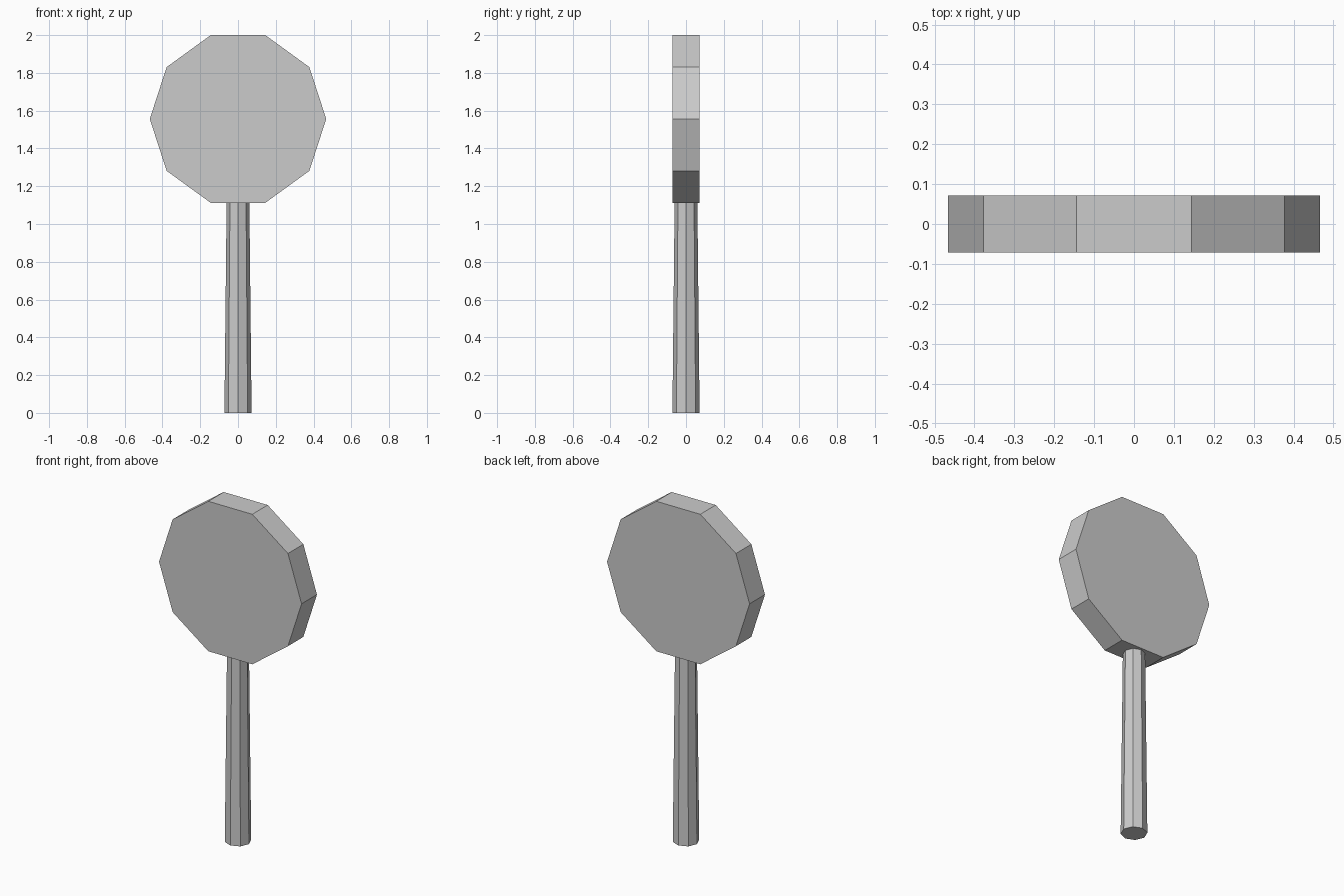
import bpy
import math

cube = bpy.data.objects.get("Cube")
if cube:
    bpy.data.objects.remove(cube, do_unlink=True)

# Single plain grey
GREY = (0.6, 0.6, 0.6, 1.0)
grey = bpy.data.materials.new("light_grey")
grey.use_nodes = True
grey.diffuse_color = GREY
grey.node_tree.nodes["Principled BSDF"].inputs["Base Color"].default_value = GREY


def prism(name, sides, r_bottom, r_top, depth, centre, rotation=(0, 0, 0)):
    """Flat-shaded tapered prism with capped ends."""
    bpy.ops.mesh.primitive_cone_add(
        vertices=sides, radius1=r_bottom, radius2=r_top, depth=depth,
        end_fill_type='NGON', location=centre, rotation=rotation)
    obj = bpy.context.object
    obj.name = name
    obj.data.name = name
    obj.data.materials.append(grey)
    bpy.ops.object.transform_apply(location=True, rotation=True, scale=True)
    return obj


# Ten-sided disc, corners on the left and right, flats at top and bottom
RADIUS, CENTRE_Z = 0.467, 1.556
head = prism("head", 10, RADIUS, RADIUS, 0.144, (0, 0, CENTRE_Z),
             (math.pi / 2, math.pi / 2, 0))

# Eight-sided tapered handle, ending just inside the disc
HANDLE_H = 1.13
handle = prism("handle", 8, 0.072, 0.06, HANDLE_H, (0, 0, HANDLE_H / 2))
